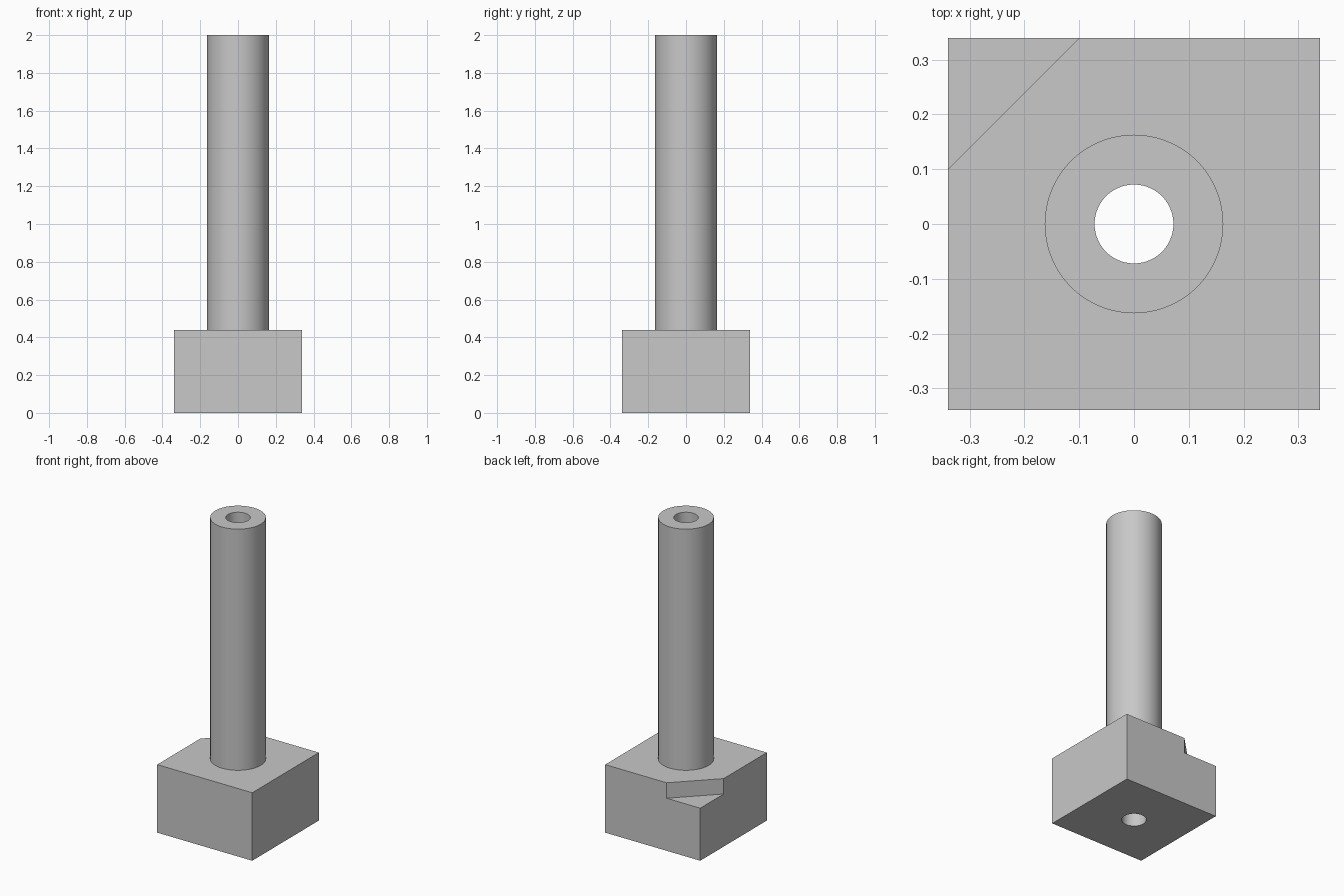
import bpy
import math

HALF, BLOCK_H, TOTAL_H = 0.34, 0.44, 2.0
SHAFT_R, BORE_R = 0.163, 0.072
NOTCH_LEG, NOTCH_DEPTH = 0.24, 0.10

if "Cube" in bpy.data.objects:
    bpy.data.objects.remove(bpy.data.objects["Cube"], do_unlink=True)

grey = bpy.data.materials.new("plain_grey")
grey.use_nodes = True
colour = (0.58, 0.58, 0.58, 1)
grey.diffuse_color = colour
grey.node_tree.nodes["Principled BSDF"].inputs["Base Color"].default_value = colour


def finish(name):
    obj = bpy.context.object
    obj.name = name
    bpy.ops.object.transform_apply(location=True, rotation=True, scale=True)
    obj.data.materials.append(grey)
    return obj


def box(name, size, centre, turn=0):
    bpy.ops.mesh.primitive_cube_add(size=1, location=centre, rotation=(0, 0, turn))
    bpy.context.object.scale = size
    return finish(name)


def cylinder(name, radius, bottom, top):
    bpy.ops.mesh.primitive_cylinder_add(vertices=96, radius=radius, depth=top - bottom,
                                        location=(0, 0, (bottom + top) / 2))
    return finish(name)


def combine(target, tool, operation):
    mod = target.modifiers.new(operation.title(), "BOOLEAN")
    mod.operation, mod.object, mod.solver = operation, tool, "EXACT"
    bpy.context.view_layer.objects.active = target
    bpy.ops.object.modifier_apply(modifier=mod.name)
    bpy.data.objects.remove(tool, do_unlink=True)


# Square block with a round shaft standing on it
body = box("block_and_shaft", (2 * HALF, 2 * HALF, BLOCK_H), (0, 0, BLOCK_H / 2))
combine(body, cylinder("shaft", SHAFT_R, BLOCK_H / 2, TOTAL_H), "UNION")

# Bore through the full length
combine(body, cylinder("bore_cutter", BORE_R, -0.1, TOTAL_H + 0.1), "DIFFERENCE")

# Diagonal step in the back corner: one cutter face lies on the diagonal
reach = 0.5
offset = HALF - NOTCH_LEG / 2 + reach / 2 * math.sqrt(0.5)
combine(body, box("notch_cutter", (1, reach, 2 * NOTCH_DEPTH),
                  (-offset, offset, BLOCK_H), math.radians(45)), "DIFFERENCE")

# Smooth round walls, crisp corners
bpy.ops.object.select_all(action="DESELECT")
body.select_set(True)
bpy.context.view_layer.objects.active = body
bpy.ops.object.shade_smooth_by_angle(angle=math.radians(30))
